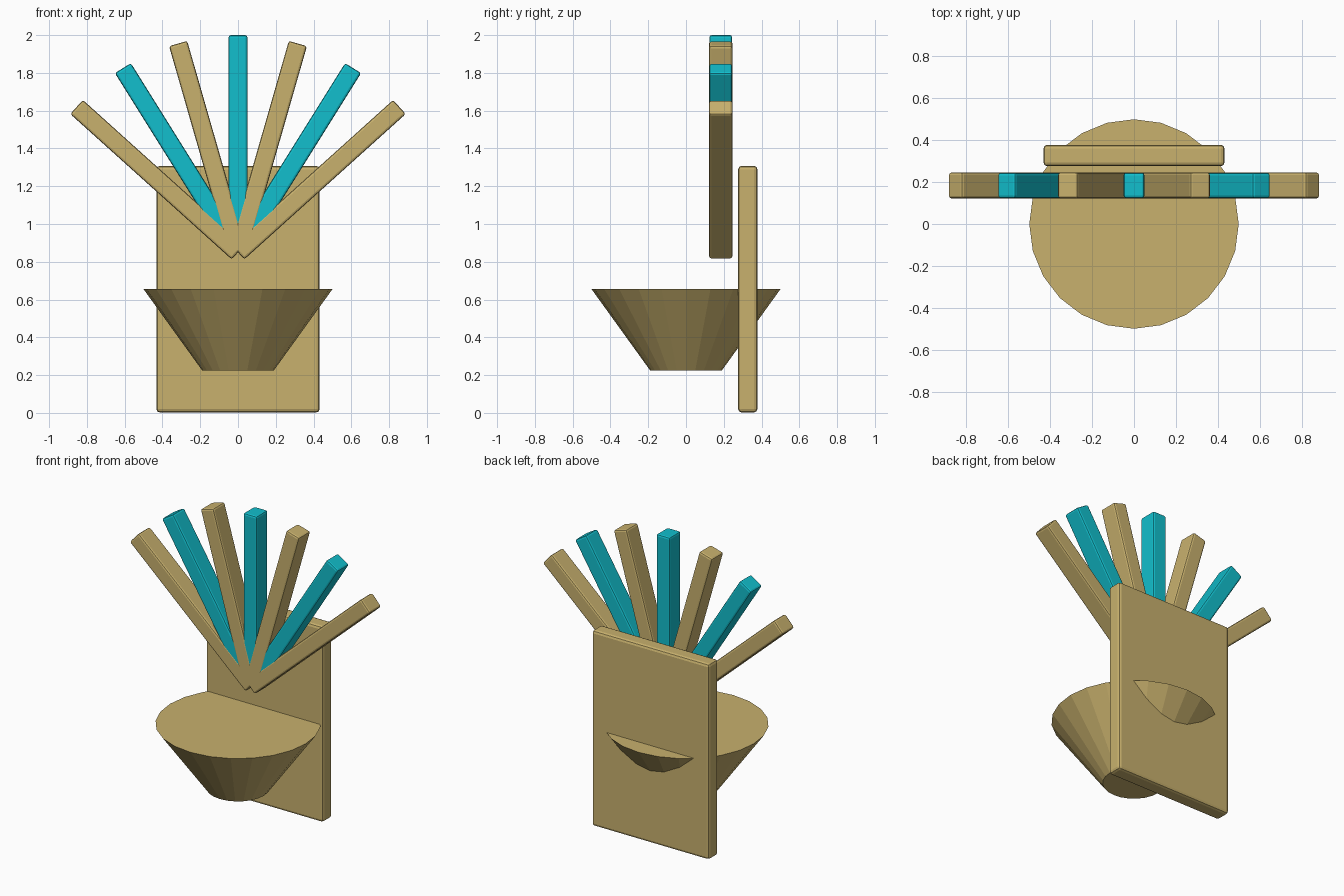
import bpy
import math
from mathutils import Matrix, Vector

cube = bpy.data.objects.get("Cube")
if cube:
    bpy.data.objects.remove(cube, do_unlink=True)


def material(name, rgb):
    mat = bpy.data.materials.new(name)
    mat.use_nodes = True
    mat.diffuse_color = (*rgb, 1)
    mat.node_tree.nodes["Principled BSDF"].inputs["Base Color"].default_value = (*rgb, 1)
    return mat


tan = material("tan wood", (0.58, 0.44, 0.155))
cyan = material("cyan paint", (0.006, 0.52, 0.61))


def beveled_box(name, size, center, mat, bevel):
    """Box with softened edges, its dimensions baked into the mesh."""
    bpy.ops.mesh.primitive_cube_add(size=1)
    obj = bpy.context.object
    obj.name = name
    obj.data.transform(Matrix.Translation(center) @ Matrix.Diagonal((*size, 1)))
    obj.data.materials.append(mat)
    mod = obj.modifiers.new("soft edges", "BEVEL")
    mod.width = bevel
    mod.segments = 2
    return obj


# Upright back panel
beveled_box("back_panel", (0.865, 0.102, 1.305), Vector((0, 0.327, 0.655)), tan, 0.018)

# Tapered bowl with a closed flat top, running through the panel
bpy.ops.mesh.primitive_cone_add(vertices=24, radius1=0.19, radius2=0.5,
                                depth=0.43, location=(0, 0, 0.44))
bowl = bpy.context.object
bowl.name = "tapered_bowl"
bowl.data.materials.append(tan)

# Fan of seven slats sharing one pivot, colours alternating
pivot = Vector((0, 0.184, 0.85))
length = 1.15
for i in range(-3, 4):
    painted = i % 2 == 0
    # painted slats are a hair thinner so the plain ones cover them at the pivot
    depth = 0.121 if painted else 0.124
    slat = beveled_box(f"fan_slat_{i + 4}", (0.1, depth, length),
                       Vector((0, 0, length / 2)), cyan if painted else tan, 0.012)
    slat.location = pivot
    slat.rotation_euler.y = math.radians(16 * i)
